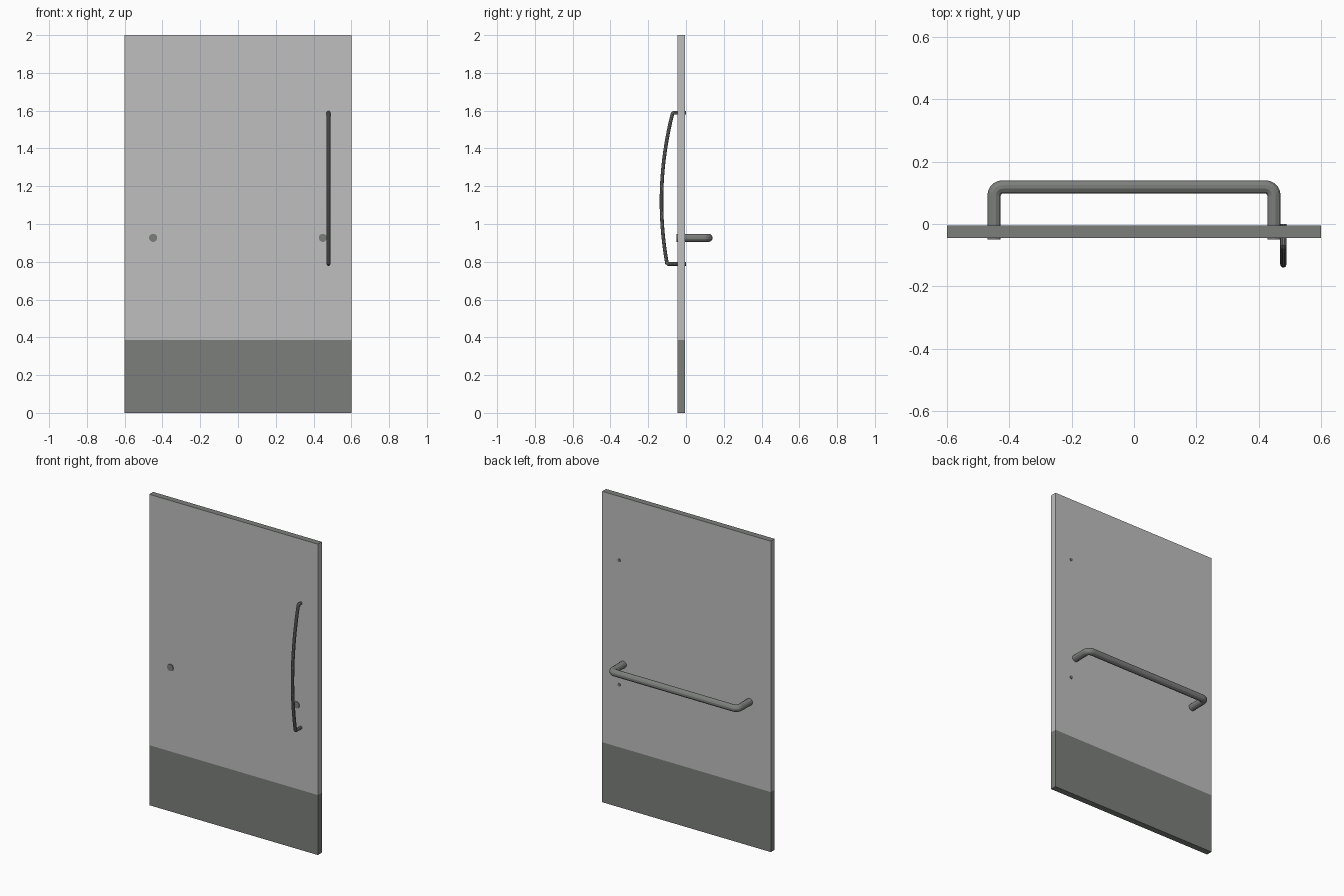
import bpy, bmesh, math
from mathutils import Vector

if "Cube" in bpy.data.objects:
    bpy.data.objects.remove(bpy.data.objects["Cube"])


def material(name, rgb):
    m = bpy.data.materials.new(name)
    m.diffuse_color = (*rgb, 1)
    m.use_nodes = True
    m.node_tree.nodes["Principled BSDF"].inputs["Base Color"].default_value = m.diffuse_color
    return m


panel_grey = material("light_grey_panel", (0.52, 0.52, 0.52))
steel = material("dark_grey_steel", (0.202, 0.212, 0.202))


def finish(name, bm, mats):
    bmesh.ops.recalc_face_normals(bm, faces=bm.faces)
    me = bpy.data.meshes.new(name)
    bm.to_mesh(me)
    bm.free()
    for m in mats:
        me.materials.append(m)
    ob = bpy.data.objects.new(name, me)
    bpy.context.collection.objects.link(ob)
    return ob


def box(name, lo, hi, mats):
    bm = bmesh.new()
    bmesh.ops.create_cube(bm, size=1)
    for v in bm.verts:
        v.co = [(l + h) / 2 + c * (h - l) for l, h, c in zip(lo, hi, v.co)]
    return finish(name, bm, mats)


def tube(name, path, normal, radius, sides, mat):
    """Sweep a round section along a planar path with mitred joints."""
    pts = [Vector(p) for p in path]
    n = Vector(normal)
    bm = bmesh.new()
    rings = []
    for i, p in enumerate(pts):
        a = (p - pts[i - 1]).normalized() if i else None
        b = (pts[i + 1] - p).normalized() if i < len(pts) - 1 else None
        a, b = a or b, b or a
        side = n.cross((a + b).normalized())
        stretch = 1 / math.sqrt((1 + a.dot(b)) / 2)
        ring = []
        for k in range(sides):
            t = 2 * math.pi * (k + 0.5) / sides
            ring.append(bm.verts.new(p + radius * (side * math.cos(t) * stretch + n * math.sin(t))))
        rings.append(ring)
    for r, s in zip(rings, rings[1:]):
        for k in range(sides):
            j = (k + 1) % sides
            bm.faces.new((r[k], r[j], s[j], s[k]))
    bm.faces.new(rings[0])
    bm.faces.new(rings[-1])
    return finish(name, bm, [mat])


# Door leaf: light panel with a dark top edge, above a dark kick plate
KICK, Y0, Y1 = 0.386, -0.045, -0.005
panel = box("door_panel", (-0.6, Y0, KICK), (0.6, Y1, 2.0), [panel_grey, steel])
for f in panel.data.polygons:
    f.material_index = 1 if f.normal.z > 0.9 else 0
box("kick_plate", (-0.6, Y0, 0), (0.6, Y1, KICK), [steel])

# Horizontal push bar at the back, passing through the door
HX, BY, BZ, BEND = 0.449, 0.119, 0.927, 0.028
corner = []
for i in range(6):
    t = math.pi / 2 * i / 5
    corner.append((HX - BEND + BEND * math.cos(t), BY - BEND + BEND * math.sin(t), BZ))
half = [(HX, -0.05, BZ)] + corner
bar_path = half + [(-x, y, z) for x, y, z in reversed(half)]
tube("push_bar", bar_path, (0, 0, 1), 0.022, 12, steel)

# Bowed vertical pull handle at the front
PX, ZB, ZT = 0.479, 0.788, 1.589
bow = []
for i in range(17):
    z = ZB + (ZT - ZB) * i / 16
    bow.append((PX, -0.130 + 0.27 * (z - 1.12) ** 2, z))
# Soften the two corners with a small chamfer
pull_path = [(PX, 0.0, ZB), (PX, bow[0][1] + 0.006, ZB), (PX, bow[0][1] - 0.001, ZB + 0.006)]
pull_path += bow[1:-1]
pull_path += [(PX, bow[-1][1] - 0.001, ZT - 0.006), (PX, bow[-1][1] + 0.006, ZT), (PX, 0.0, ZT)]
tube("pull_handle", pull_path, (1, 0, 0), 0.01, 10, steel)
